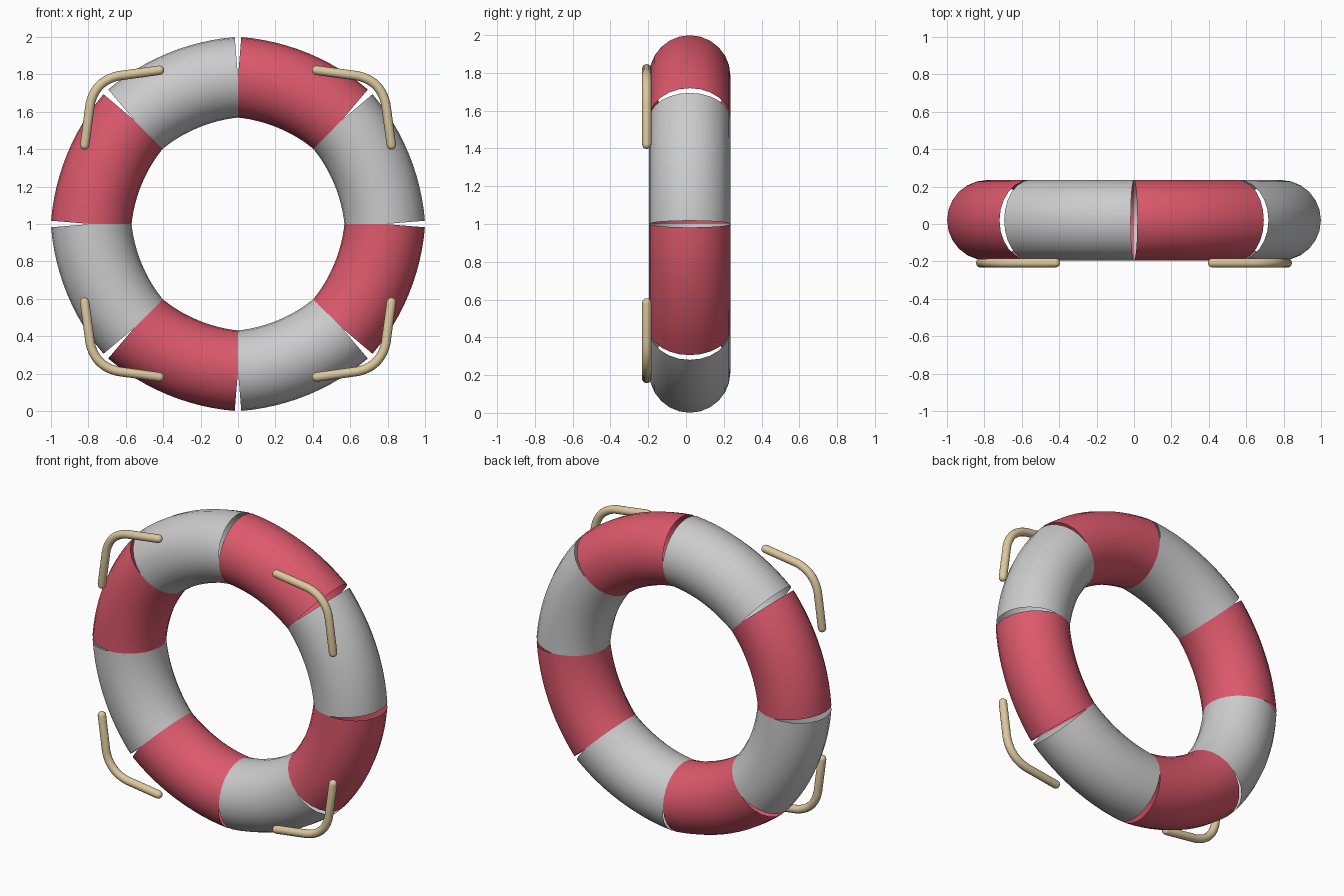
import bpy, bmesh
from math import sin, cos, pi, radians
from mathutils import Vector

if "Cube" in bpy.data.objects:
    bpy.data.objects.remove(bpy.data.objects["Cube"])


def material(name, color):
    m = bpy.data.materials.new(name)
    m.diffuse_color = color
    m.use_nodes = True
    m.node_tree.nodes["Principled BSDF"].inputs["Base Color"].default_value = m.diffuse_color
    return m


red = material("red_fabric", (0.72, 0.10, 0.15, 1))
tan_mat = material("rope_tan", (0.72, 0.58, 0.34, 1))


def sweep(name, path, sides, mat=None, caps=False):
    """Tube along a path in the XZ plane; path items are (point, tangent, radius)."""
    bm = bmesh.new()
    rings = []
    for p, t, r in path:
        t = t.normalized()
        n = Vector((t.z, 0, -t.x))
        rings.append([bm.verts.new(p + r * (cos(a) * n + sin(a) * Vector((0, 1, 0))))
                      for a in (2 * pi * i / sides for i in range(sides))])
    for a, b in zip(rings, rings[1:]):
        for i in range(sides):
            j = (i + 1) % sides
            bm.faces.new((a[i], a[j], b[j], b[i]))
    if caps:
        bm.faces.new(rings[0])
        bm.faces.new(rings[-1])
    bmesh.ops.recalc_face_normals(bm, faces=bm.faces)
    for f in bm.faces:
        f.smooth = True
    me = bpy.data.meshes.new(name)
    bm.to_mesh(me)
    bm.free()
    ob = bpy.data.objects.new(name, me)
    bpy.context.collection.objects.link(ob)
    if mat:
        me.materials.append(mat)
    return ob


# Eight open tube segments, each bent a little less than 45 degrees,
# so they meet at the inside and leave wedge gaps at the outside
MAJOR, TUBE, YC, ZC = 0.785, 0.215, 0.02, 1.0
half = radians(17.8)
bend_r = MAJOR * sin(pi / 8) / sin(half)
shift = MAJOR * cos(pi / 8) - bend_r * cos(half)
for k in range(8):
    mid = pi / 8 + k * pi / 4
    centre = Vector((shift * cos(mid), YC, ZC + shift * sin(mid)))
    path = []
    for i in range(13):
        a = mid + half * (i / 6 - 1)
        path.append((centre + bend_r * Vector((cos(a), 0, sin(a))),
                     Vector((-sin(a), 0, cos(a))), TUBE))
    sweep(f"ring_segment_{k + 1}", path, 24, red if k % 2 else None)

# Four bent grab ropes with rounded ends, mirrored to each corner
R = 0.025
start, a, c, b, end = [Vector((x, 0, z)) for x, z in
                       ((.42, .82), (.64, .79), (.763, .763), (.79, .64), (.82, .42))]
pts = [start]
pts += [(1 - t) ** 2 * a + 2 * t * (1 - t) * c + t * t * b for t in (i / 10 for i in range(11))]
pts += [end]
d0, d1 = (a - start).normalized(), (end - b).normalized()
rope = []
for i in range(5):
    q = radians(5 + 85 * i / 4)
    rope.append((start - d0 * R * cos(q), d0, R * sin(q)))
for i in range(1, len(pts) - 1):
    rope.append((pts[i], pts[i + 1] - pts[i - 1] if 1 < i < len(pts) - 2 else (d0 if i == 1 else d1), R))
for i in range(5):
    q = radians(90 - 85 * i / 4)
    rope.append((end + d1 * R * cos(q), d1, R * sin(q)))

for sx, side in ((1, "right"), (-1, "left")):
    for sz, level in ((1, "upper"), (-1, "lower")):
        path = [(Vector((sx * p.x, -0.208, ZC + 0.002 + sz * p.z)),
                 Vector((sx * t.x, 0, sz * t.z)), r) for p, t, r in rope]
        sweep(f"rope_{level}_{side}", path, 14, tan_mat, True)
